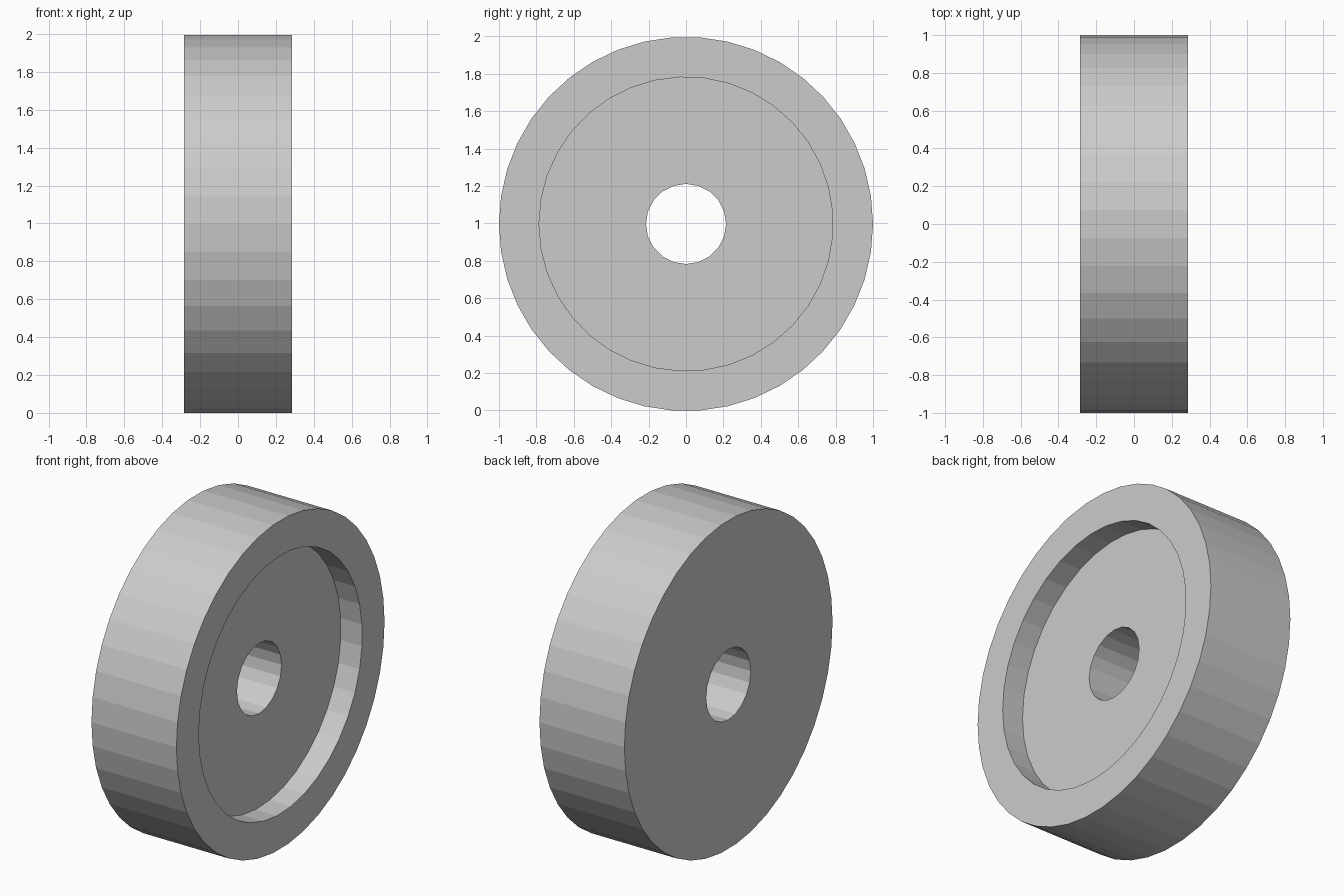
import bpy, bmesh, math

cube = bpy.data.objects.get("Cube")
if cube:
    bpy.data.objects.remove(cube, do_unlink=True)

# One unit of the wheel: outer radius is 14 units
U = 1 / 14
CENTRE_Z = math.cos(math.pi / 42)

grey = bpy.data.materials.new("plain_grey")
grey.use_nodes = True
grey.diffuse_color = (0.6, 0.6, 0.6, 1)
grey.node_tree.nodes["Principled BSDF"].inputs["Base Color"].default_value = (0.6, 0.6, 0.6, 1)


def ring(bm, radius, sides, x):
    """Closed loop of edges around the x axis, first corner at -y."""
    verts = []
    for i in range(sides):
        a = 2 * math.pi * i / sides
        verts.append(bm.verts.new((x, -radius * math.cos(a), CENTRE_Z + radius * math.sin(a))))
    return [bm.edges.new((verts[i], verts[(i + 1) % sides])) for i in range(sides)]


def wall(bm, a, b):
    """Straight sided wall between two matching loops."""
    bmesh.ops.bridge_loops(bm, edges=a + b)


def annulus(bm, a, b):
    """Flat face with a hole, between two loops with any number of sides."""
    bmesh.ops.triangle_fill(bm, use_beauty=True, use_dissolve=False, edges=a + b)


bm = bmesh.new()
back, front, floor = -4 * U, 4 * U, 2 * U

# Loops of the rim, the recess and the axle hole
rim_back, rim_front = ring(bm, 14 * U, 42, back), ring(bm, 14 * U, 42, front)
recess_front, recess_floor = ring(bm, 11 * U, 37, front), ring(bm, 11 * U, 37, floor)
hole_floor, hole_back = ring(bm, 3 * U, 20, floor), ring(bm, 3 * U, 20, back)

# Tread, recess wall and bore
wall(bm, rim_back, rim_front)
wall(bm, recess_front, recess_floor)
wall(bm, hole_floor, hole_back)

# Rim face, recessed disc and flat back
annulus(bm, rim_front, recess_front)
annulus(bm, recess_floor, hole_floor)
annulus(bm, hole_back, rim_back)

bmesh.ops.recalc_face_normals(bm, faces=bm.faces)
mesh = bpy.data.meshes.new("wheel")
bm.to_mesh(mesh)
bm.free()
mesh.materials.append(grey)
wheel = bpy.data.objects.new("wheel", mesh)
bpy.context.collection.objects.link(wheel)
